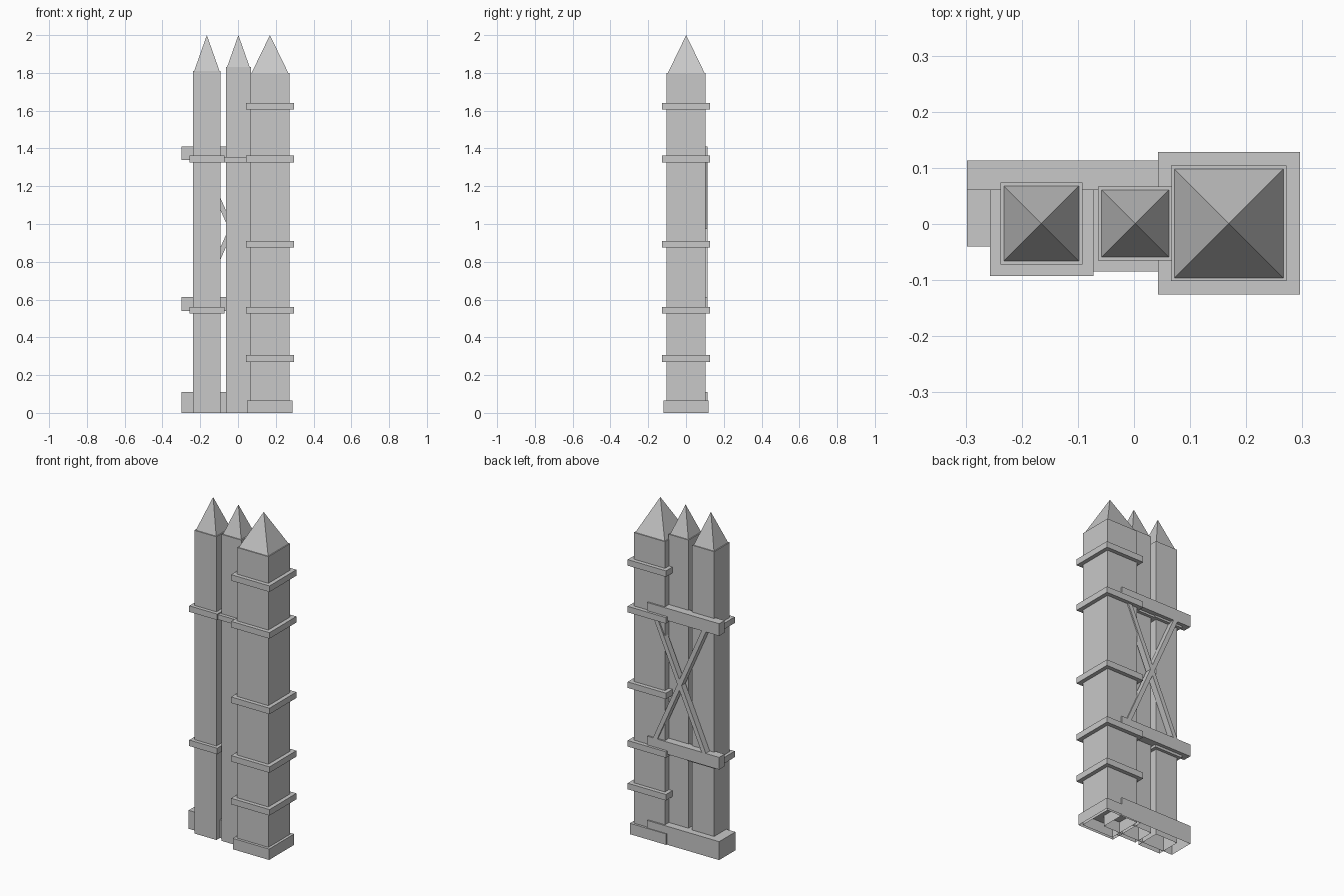
import bpy, bmesh
from mathutils import Matrix, Vector

cube = bpy.data.objects.get("Cube")
if cube:
    bpy.data.objects.remove(cube, do_unlink=True)

stone = bpy.data.materials.new("grey_stone")
stone.use_nodes = True
GREY = (0.58, 0.58, 0.58, 1)
stone.diffuse_color = GREY
stone.node_tree.nodes["Principled BSDF"].inputs["Base Color"].default_value = GREY


def finish(name, bm):
    mesh = bpy.data.meshes.new(name)
    bm.to_mesh(mesh)
    bm.free()
    mesh.materials.append(stone)
    obj = bpy.data.objects.new(name, mesh)
    bpy.context.collection.objects.link(obj)
    return obj


def box(name, x, y, z, open_bottom=False):
    """Box from (min, max) pairs, optionally without its underside."""
    bm = bmesh.new()
    bmesh.ops.create_cube(bm, size=1)
    for v in bm.verts:
        v.co = Vector([(a + b) / 2 + c * (b - a) for c, (a, b) in zip(v.co, (x, y, z))])
    if open_bottom:
        bm.normal_update()
        under = [f for f in bm.faces if f.normal.z < -0.9]
        bmesh.ops.delete(bm, geom=under, context='FACES_ONLY')
    return finish(name, bm)


def tower(name, cx, cy, half, shoulder):
    """Square shaft, hollow underneath, topped by a slightly inset pyramid."""
    bm = bmesh.new()

    def ring(r, z):
        return [bm.verts.new((cx + sx * r, cy + sy * r, z))
                for sx, sy in ((-1, -1), (1, -1), (1, 1), (-1, 1))]

    rings = [ring(half, 0), ring(half, shoulder), ring(half - 0.006, shoulder)]
    apex = bm.verts.new((cx, cy, 2))
    for i in range(4):
        j = (i + 1) % 4
        for low, high in zip(rings, rings[1:]):
            bm.faces.new((low[i], low[j], high[j], high[i]))
        bm.faces.new((rings[-1][i], rings[-1][j], apex))
    return finish(name, bm)


def brace(name, start, end, y, width, depth):
    """Slanted bar in a plane parallel to the back."""
    a, b = Vector((start[0], y, start[1])), Vector((end[0], y, end[1]))
    d = b - a
    bm = bmesh.new()
    bmesh.ops.create_cube(bm, size=1)
    rot = d.to_track_quat('Z', 'Y').to_matrix().to_4x4()
    size = Matrix.Diagonal((width, depth, d.length, 1))
    bm.transform(Matrix.Translation((a + b) / 2) @ rot @ size)
    return finish(name, bm)


# Three towers
tower("large_tower", 0.169, 0.001, 0.103, 1.80)
tower("middle_tower", 0.002, 0.001, 0.066, 1.83)
tower("small_tower", -0.165, 0.001, 0.073, 1.81)

# Large tower base and bands
box("large_tower_base", (0.048, 0.288), (-0.118, 0.118), (0, 0.065), True)
for i, z in enumerate((0.288, 0.543, 0.893, 1.344, 1.623)):
    box(f"large_tower_band_{i + 1}", (0.043, 0.296), (-0.126, 0.128), (z - 0.018, z + 0.018))

# Small and middle tower bands
for i, z in enumerate((0.543, 1.344)):
    box(f"small_tower_band_{i + 1}", (-0.257, -0.072), (-0.093, 0.092), (z - 0.018, z + 0.018))
box("middle_tower_band", (-0.08, 0.08), (-0.085, 0.085), (1.326, 1.356))

# Rear beams and foundation block
for name, z in (("lower_rear_beam", 0.54), ("upper_rear_beam", 1.338)):
    box(name, (-0.298, 0.177), (0.061, 0.113), (z, z + 0.073))
box("foundation_block", (-0.298, 0.177), (-0.04, 0.113), (0, 0.11), True)

# Crossed rear braces
for name, top, bottom in (("brace_rising_left", -0.21, 0.14), ("brace_rising_right", 0.14, -0.21)):
    brace(name, (bottom, 0.58), (top, 1.37), 0.094, 0.037, 0.026)
